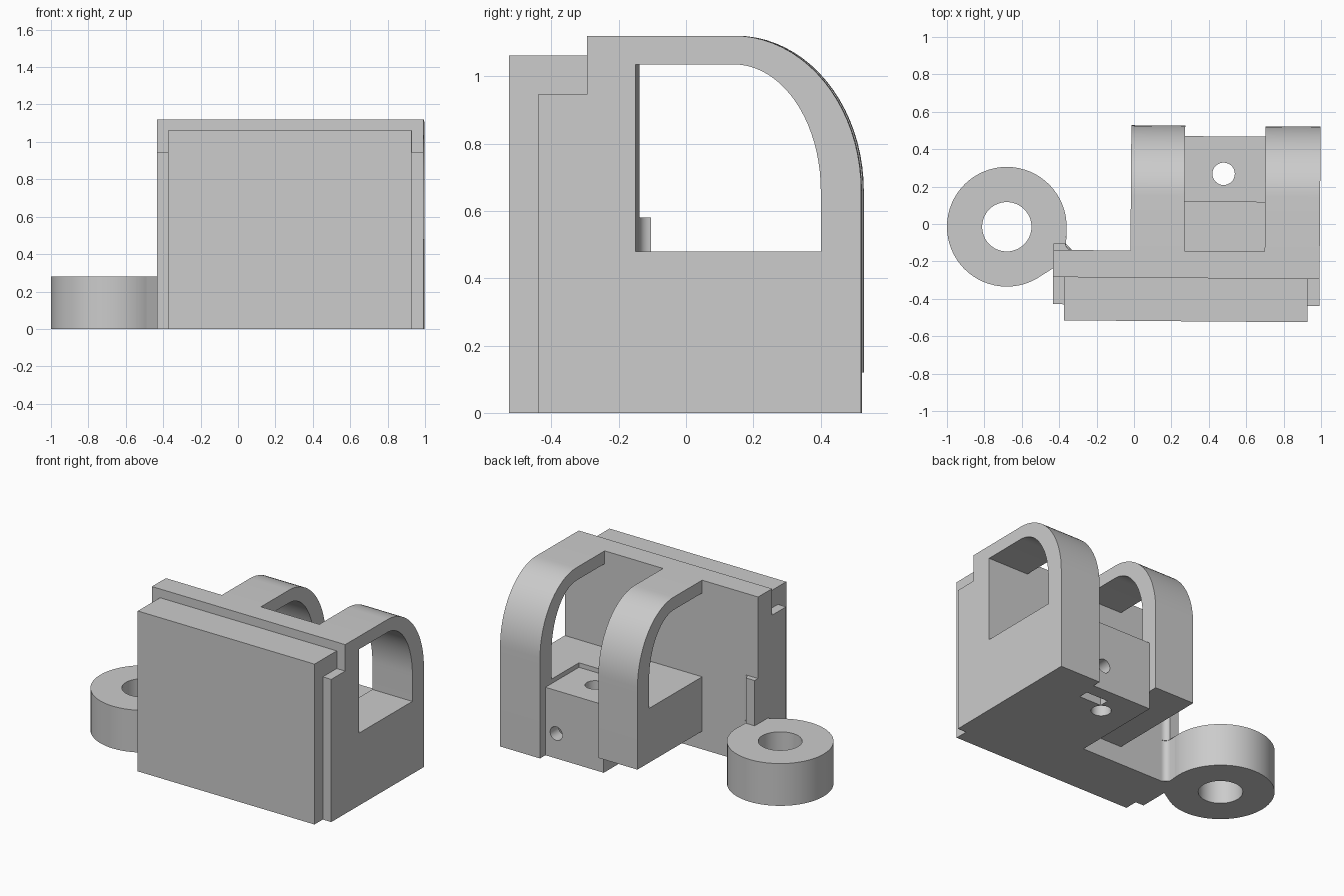
import bpy, bmesh, math
from mathutils import Matrix

cube = bpy.data.objects.get("Cube")
if cube:
    bpy.data.objects.remove(cube, do_unlink=True)

GREY = (0.6, 0.6, 0.6, 1.0)
grey = bpy.data.materials.new("plain grey")
grey.use_nodes = True
grey.diffuse_color = GREY
grey.node_tree.nodes["Principled BSDF"].inputs["Base Color"].default_value = GREY

TILT = Matrix.Rotation(-0.0077, 4, 'Z')   # the whole part sits slightly turned


def arc(cx, cy, rx, ry, start, end, n=20):
    angles = [math.radians(start + (end - start) * i / n) for i in range(n + 1)]
    return [(cx + rx * math.cos(a), cy + ry * math.sin(a)) for a in angles]


def circle(cx, cy, r, n=48):
    return arc(cx, cy, r, r, 0, 360, n)[:-1]


def prism(name, points, axis, low, high):
    """Extrude a closed 2D profile along one axis."""
    place = {'X': lambda p, t: (t, p[0], p[1]),
             'Y': lambda p, t: (p[0], t, p[1]),
             'Z': lambda p, t: (p[0], p[1], t)}[axis]
    bm = bmesh.new()
    ends = [[bm.verts.new(place(p, t)) for p in points] for t in (low, high)]
    for loop in ends:
        bm.faces.new(loop)
    for i in range(len(points)):
        j = (i + 1) % len(points)
        bm.faces.new((ends[0][i], ends[0][j], ends[1][j], ends[1][i]))
    bmesh.ops.recalc_face_normals(bm, faces=bm.faces)
    bm.transform(TILT)
    mesh = bpy.data.meshes.new(name)
    bm.to_mesh(mesh)
    bm.free()
    mesh.materials.append(grey)
    obj = bpy.data.objects.new(name, mesh)
    bpy.context.collection.objects.link(obj)
    return obj


def box(name, x0, x1, y0, y1, z0, z1):
    return prism(name, [(x0, y0), (x1, y0), (x1, y1), (x0, y1)], 'Z', z0, z1)


def cut(obj, cutters):
    """Subtract the cutters, bake the result and drop the cutters."""
    for cutter in cutters:
        cutter.hide_render = True
        mod = obj.modifiers.new("cut", 'BOOLEAN')
        mod.operation, mod.solver, mod.object = 'DIFFERENCE', 'EXACT', cutter
    graph = bpy.context.evaluated_depsgraph_get()
    mesh = bpy.data.meshes.new_from_object(obj.evaluated_get(graph))
    obj.modifiers.clear()
    obj.data = mesh
    for cutter in cutters:
        bpy.data.objects.remove(cutter, do_unlink=True)
    return obj


LEFT, RIGHT = 0.994, -0.43     # outer sides of the wall
BACK = -0.142                  # rear face of the wall
STEP = -0.287                  # rear face of the front panel's lip
SILL, TOP = 0.48, 1.12
parts = []

# Wall with a stepped front, and the panel that fits on it
parts.append(prism("wall", [(-0.432, 0), (BACK, 0), (BACK, TOP), (STEP, TOP),
                            (STEP, 0.945), (-0.432, 0.945)], 'X', RIGHT, LEFT))
parts.append(prism("front_panel", [(-0.518, 0), (-0.432, 0), (-0.432, 0.945),
                                   (STEP, 0.945), (STEP, 1.062), (-0.518, 1.062)],
                   'X', -0.37, 0.932))

# Arched arms with an open window; the right one stops short of the ground
for name, x0, x1, foot in (("left_arm", 0.70, LEFT, 0), ("right_arm", -0.018, 0.27, 0.12)):
    outline = [(BACK, foot), (0.528, foot)]
    outline += arc(0.15, 0.66, 0.378, 0.46, 0, 90)
    outline += [(BACK, TOP), (BACK, 1.035)]
    outline += arc(0.15, 0.66, 0.258, 0.375, 90, 0)
    outline += [(0.408, SILL), (BACK, SILL)]
    parts.append(prism(name, outline, 'X', x0, x1))

# Floor and drilled block between the arms
parts.append(box("middle_floor", 0.27, 0.70, BACK, 0.124, 0, SILL))
block = box("drilled_block", 0.27, 0.70, 0.124, 0.472, 0, 0.45)
parts.append(cut(block, [
    prism("pin_cutter", circle(0.477, 0.272, 0.06, 32), 'Z', -0.1, 0.6),
    prism("screw_cutter", circle(0.62, 0.165, 0.045, 32), 'Y', 0.33, 0.6),
    box("nut_slot_cutter", 0.52, 0.68, 0.32, 0.385, -0.1, 0.24)]))

# Side ring, its web to the wall, and the rounded corner post
ring = prism("side_ring", circle(-0.68, -0.02, 0.32, 64), 'Z', 0, 0.28)
parts.append(cut(ring, [prism("ring_cutter", circle(-0.68, -0.02, 0.132), 'Z', -0.1, 0.4)]))
fillet = arc(-0.33, -0.107, 0.035, 0.035, 270, 180, 8)
web = arc(-0.68, -0.02, 0.32, 0.32, 0, -64) + [(RIGHT, -0.24), (RIGHT, BACK)] + fillet
parts.append(prism("ring_web", web, 'Z', 0, 0.28))
parts.append(prism("corner_post", [(RIGHT, -0.107), (RIGHT, BACK)] + fillet, 'Z', 0.28, 0.58))

# Smooth the curved faces and keep the edges crisp
bpy.ops.object.select_all(action='DESELECT')
for part in parts:
    part.select_set(True)
bpy.context.view_layer.objects.active = parts[0]
bpy.ops.object.shade_smooth_by_angle(angle=math.radians(30))
